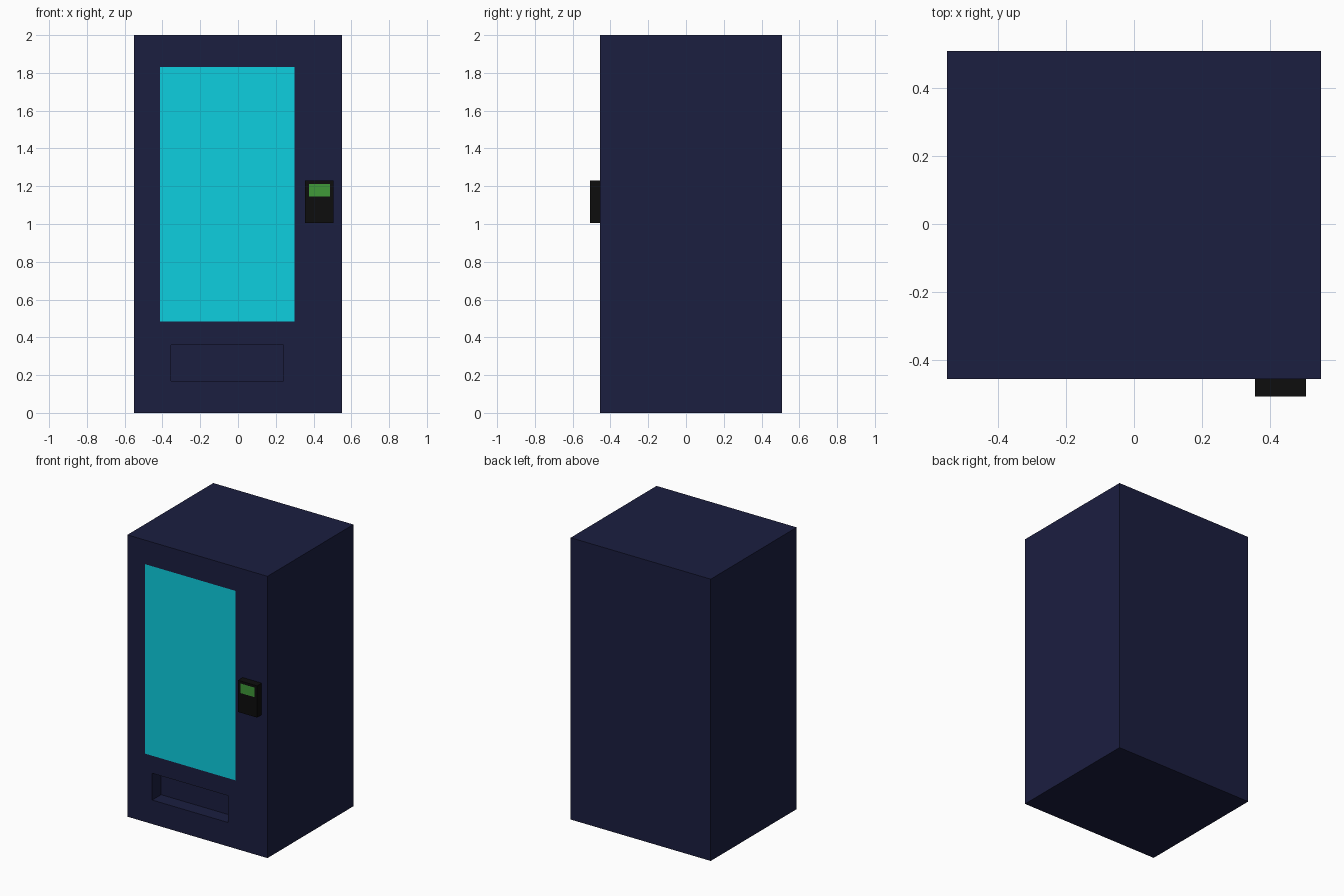
import bpy

if "Cube" in bpy.data.objects:
    bpy.data.objects.remove(bpy.data.objects["Cube"])


def material(name, rgb):
    mat = bpy.data.materials.new(name)
    mat.diffuse_color = (*rgb, 1)
    mat.use_nodes = True
    mat.node_tree.nodes["Principled BSDF"].inputs["Base Color"].default_value = mat.diffuse_color
    return mat


def box(name, x, y, z, mat=None):
    """Box from (min, max) ranges on each axis."""
    bpy.ops.mesh.primitive_cube_add(size=1)
    ob = bpy.context.object
    ob.name = name
    for v in ob.data.vertices:
        v.co = [r[0] if c < 0 else r[1] for c, r in zip(v.co, (x, y, z))]
    if mat:
        ob.data.materials.append(mat)
    return ob


def front_pane(name, x, y, z, mat):
    """Single flat face looking toward -y."""
    me = bpy.data.meshes.new(name)
    me.from_pydata([(x[0], y, z[0]), (x[1], y, z[0]), (x[1], y, z[1]), (x[0], y, z[1])],
                   [], [(0, 1, 2, 3)])
    me.materials.append(mat)
    ob = bpy.data.objects.new(name, me)
    bpy.context.collection.objects.link(ob)
    return ob


navy = material("navy_paint", (0.011, 0.013, 0.051))
cyan = material("lit_glass", (0.004, 0.62, 0.74))
black = material("black_plastic", (0.004, 0.004, 0.004))
green = material("green_display", (0.05, 0.32, 0.04))

FRONT, BACK = -0.455, 0.508

# Cabinet with recessed dispensing slot
cabinet = box("cabinet", (-0.55, 0.55), (FRONT, BACK), (0, 2), navy)
cutter = box("slot_cutter", (-0.355, 0.24), (FRONT - 0.1, FRONT + 0.1), (0.17, 0.36), navy)
cutter.hide_render = True
cutter.hide_set(True)
cut = cabinet.modifiers.new("dispensing_slot", 'BOOLEAN')
cut.operation = 'DIFFERENCE'
cut.solver = 'EXACT'
cut.object = cutter

# Display window, flush with the cabinet front
front_pane("display_window", (-0.412, 0.298), FRONT - 0.001, (0.485, 1.83), cyan)

# Payment reader and its small screen
box("payment_reader", (0.355, 0.505), (-0.507, FRONT), (1.005, 1.23), black)
front_pane("reader_screen", (0.375, 0.487), -0.508, (1.145, 1.213), green)
